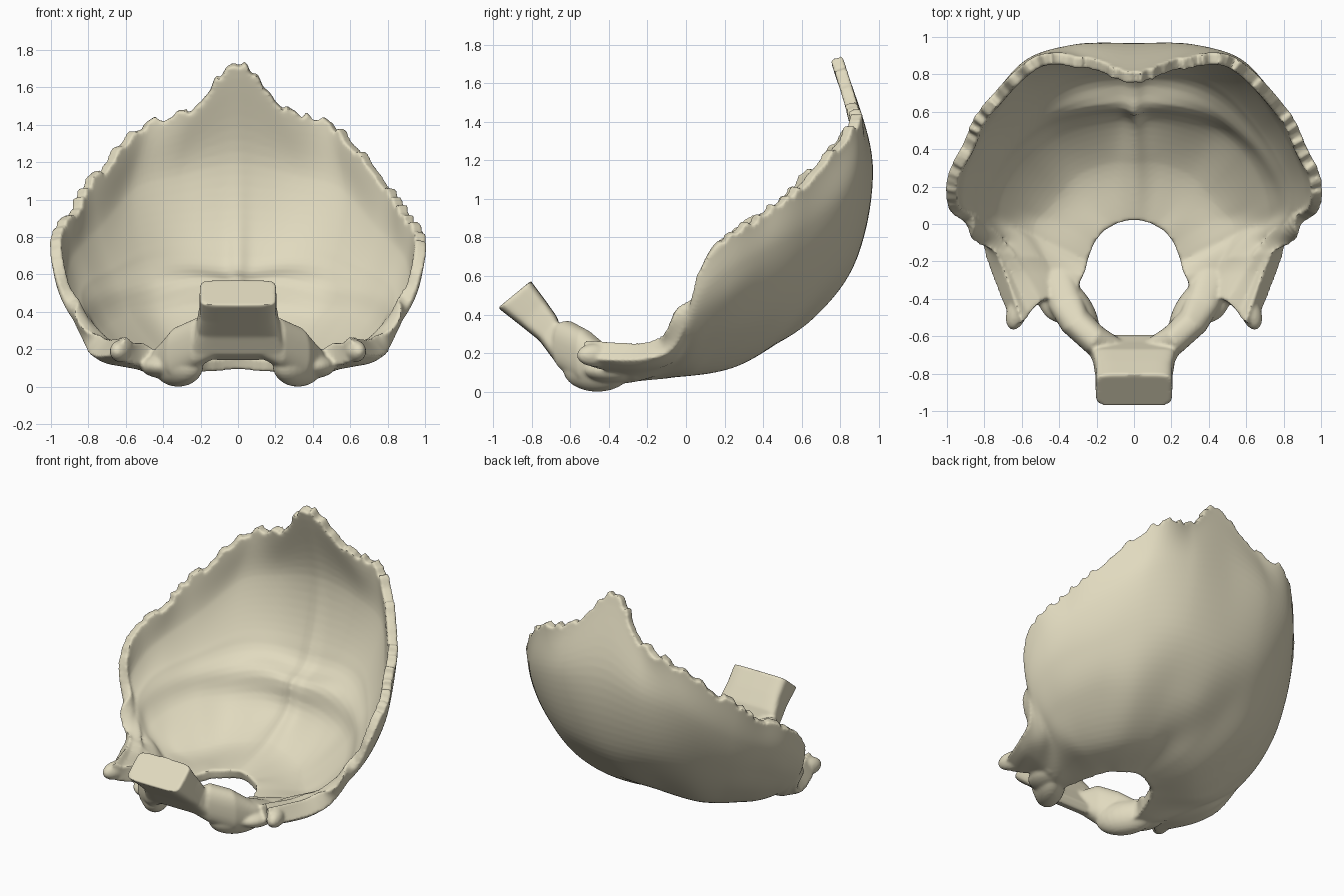
import bpy, bmesh, math, random
from mathutils import Vector as V, Matrix

if "Cube" in bpy.data.objects:
    bpy.data.objects.remove(bpy.data.objects["Cube"])

random.seed(11)

# Outer surface of the bowl: curves from the midline round to the side, ordered from the hole to the rim
foramen = [(0, .04, .09), (.08, .02, .085), (.13, -.01, .08), (.17, -.04, .08), (.21, -.09, .07),
           (.23, -.13, .065), (.25, -.18, .06), (.265, -.23, .055), (.29, -.32, .05), (.27, -.42, .05)]
floor = [(0, .35, .19), (.15, .34, .17), (.3, .28, .14), (.4, .18, .12), (.48, .08, .11),
         (.53, .03, .11), (.55, -.04, .11), (.5, -.13, .09), (.42, -.28, .05), (.37, -.42, .05)]
nuchal = [(0, .66, .38), (.23, .63, .39), (.45, .55, .36), (.61, .41, .35), (.71, .25, .31),
          (.75, .12, .27), (.74, .02, .22), (.63, -.08, .14), (.53, -.25, .09), (.46, -.41, .09)]
high = [(0, .89, .7), (.3, .86, .7), (.53, .75, .68), (.72, .54, .59), (.84, .35, .53),
        (.89, .2, .46), (.87, .05, .35), (.72, -.05, .17), (.63, -.23, .11), (.52, -.43, .11)]
wide = [(0, .965, 1.2), (.32, .96, 1.13), (.59, .86, 1.05), (.785, .61, .84), (.9, .41, .73),
        (.96, .24, .63), (.95, .06, .48), (.79, -.05, .22), (.72, -.23, .13), (.59, -.5, .13)]
rim = [(0, .81, 1.745), (.26, .89, 1.49), (.53, .895, 1.395), (.82, .62, 1.09), (.925, .41, .92),
       (1, .25, .82), (.99, .07, .64), (.84, -.035, .26), (.78, -.22, .17), (.65, -.55, .17)]
thickness = [.07, .045, .05, .075, .06, .065]


def spline(pts, n):
    """Sample a smooth curve through the points, n steps per span."""
    ext = [pts[0] * 2 - pts[1]] + pts + [pts[-1] * 2 - pts[-2]]
    out = []
    for i in range(1, len(pts)):
        a, b, c, d = ext[i - 1:i + 3]
        for k in range(n):
            t = k / n
            out.append((b * 2 + (c - a) * t + (a * 2 - b * 5 + c * 4 - d) * t * t
                        + (b * 3 - a - c * 3 + d) * t ** 3) / 2)
    return out + [pts[-1].copy()]


def mirrored(pts):
    return [V((-x, y, z)) for x, y, z in pts[:0:-1]] + [V(p) for p in pts]


def bump(x, width):
    return math.exp(-(x / width) ** 2)


bm = bmesh.new()
NC, NR = 16, 8

# Curved bowl: outer skin
rows = [spline(mirrored(c), NC) for c in (foramen, floor, nuchal, high, wide, rim)]
cols = [spline(list(c), NR) for c in zip(*rows)]
nc, nr = len(cols), len(cols[0])
mid = nc // 2

# Saw-toothed suture along the rim
tooth = 0
for i, col in enumerate(cols):
    if i % 2 == 0:
        tooth = random.uniform(-.032, .022)
    if abs(i - mid) < 6.5 * NC:
        out = (col[-1] - col[-4]).normalized()
        fade = 1 if abs(i - mid) < 4.3 * NC else .6
        for k, w in ((1, 1), (2, .5)):
            col[-k] += out * tooth * w * fade

# Curved bowl: inner skin, with inner crest and cross-shaped ridges
inner = []
for i, col in enumerate(cols):
    line = []
    for j, p in enumerate(col):
        du = cols[min(i + 3, nc - 1)][j] - cols[max(i - 3, 0)][j]
        dv = col[min(j + 2, nr - 1)] - col[max(j - 2, 0)]
        n = du.cross(dv).normalized()
        r = j / NR
        k = min(int(r), 4)
        t = thickness[k] + (thickness[k + 1] - thickness[k]) * (r - k)
        side = abs(i - mid) / NC
        t += .05 * min(1, max(0, (side - 6.3) / 1.2))
        if side < 6.5:
            t += (.03 * (1 - side / 7) + .065 * bump(side, 2)) * bump(r - 2.25 - .08 * side, .3)
            t += .03 * bump(p.x, .05) * bump(r - 2, 1.6)
        line.append(p + n * t)
    inner.append(line)

vo = [[bm.verts.new(p) for p in c] for c in cols]
vi = [[bm.verts.new(p) for p in c] for c in inner]
for i in range(nc - 1):
    for j in range(nr - 1):
        bm.faces.new((vo[i][j], vo[i][j + 1], vo[i + 1][j + 1], vo[i + 1][j]))
        bm.faces.new((vi[i][j], vi[i + 1][j], vi[i + 1][j + 1], vi[i][j + 1]))
    for j, s in ((0, 1), (nr - 1, -1)):
        bm.faces.new((vo[i][j], vo[i + 1][j], vi[i + 1][j], vi[i][j])[::s])
for j in range(nr - 1):
    for i, s in ((0, -1), (nc - 1, 1)):
        bm.faces.new((vo[i][j], vo[i][j + 1], vi[i][j + 1], vi[i][j])[::s])


def loft(rings):
    """Closed tube through rings of (centre, half axis a, half axis b, squareness)."""
    loops = []
    for c, a, b, sq in rings:
        loop = []
        for k in range(32):
            t = math.tau * k / 32
            ca, sa = math.cos(t), math.sin(t)
            loop.append(bm.verts.new(c + a * math.copysign(abs(ca) ** (2 / sq), ca)
                                     + b * math.copysign(abs(sa) ** (2 / sq), sa)))
        loops.append(loop)
    for p, q in zip(loops, loops[1:]):
        for k in range(32):
            bm.faces.new((p[k], p[k - 1], q[k - 1], q[k]))
    bm.faces.new(loops[0])
    bm.faces.new(loops[-1][::-1])


# Front block: (top y, top z, bottom y, bottom z, half width)
block = []
for ty, tz, by, bz, w in ((-.805, .575, -.975, .435, .205), (-.73, .475, -.86, .345, .205),
                          (-.67, .39, -.76, .265, .22), (-.63, .28, -.69, .17, .25),
                          (-.59, .19, -.61, .14, .16)):
    top, bot = V((0, ty, tz)), V((0, by, bz))
    block.append(((top + bot) / 2, V((w, 0, 0)), (top - bot) / 2, 6))
loft(block)

# Side arms round the hole, joint knuckles and side process tips, on both sides
for s in (-1, 1):
    path = [V((.43, -.24, .11)), V((.37, -.41, .14)), V((.315, -.52, .18)),
            V((.21, -.62, .24)), V((.08, -.67, .24))]
    size = [(.09, .05), (.095, .09), (.085, .14), (.08, .13), (.05, .06)]
    rings = []
    for i, (p, (w, h)) in enumerate(zip(path, size)):
        d = path[min(i + 1, 4)] - path[max(i - 1, 0)]
        n = V((-d.y, d.x, 0)).normalized() * w
        rings.append((V((p.x * s, p.y, p.z)), V((n.x * s, n.y, 0)), V((0, 0, h)), 2.5))
    loft(rings)
    for loc, turn, size in (((.32, -.46, .115), -32, (.1, .2, .115)),
                            ((.4, -.38, .11), -10, (.12, .15, .065)),
                            ((.625, -.47, .19), 18, (.055, .1, .06))):
        # mirrored turn keeps both sides converging towards the front
        m = (Matrix.Translation((loc[0] * s, loc[1], loc[2]))
             @ Matrix.Rotation(math.radians(turn * s), 4, 'Z') @ Matrix.Diagonal((*size, 1)))
        bmesh.ops.create_uvsphere(bm, u_segments=24, v_segments=14, radius=1, matrix=m)

bmesh.ops.recalc_face_normals(bm, faces=bm.faces)
mesh = bpy.data.meshes.new("rear_skull_bone")
bm.to_mesh(mesh)
bm.free()
bone = bpy.data.objects.new("rear_skull_bone", mesh)
bpy.context.collection.objects.link(bone)

# Fuse everything into one bone and soften the joins
fuse = bone.modifiers.new("fuse", 'REMESH')
fuse.mode = 'VOXEL'
fuse.voxel_size = .011
soft = bone.modifiers.new("soften", 'SMOOTH')
soft.factor, soft.iterations = .5, 4
bpy.context.view_layer.objects.active = bone
bone.select_set(True)
for name in ("fuse", "soften"):
    bpy.ops.object.modifier_apply(modifier=name)
bpy.ops.object.shade_smooth_by_angle(angle=math.radians(50))

# Bone colour
mat = bpy.data.materials.new("bone")
mat.diffuse_color = (.75, .7, .52, 1)
mat.use_nodes = True
mat.node_tree.nodes["Principled BSDF"].inputs["Base Color"].default_value = mat.diffuse_color
bone.data.materials.clear()
bone.data.materials.append(mat)
